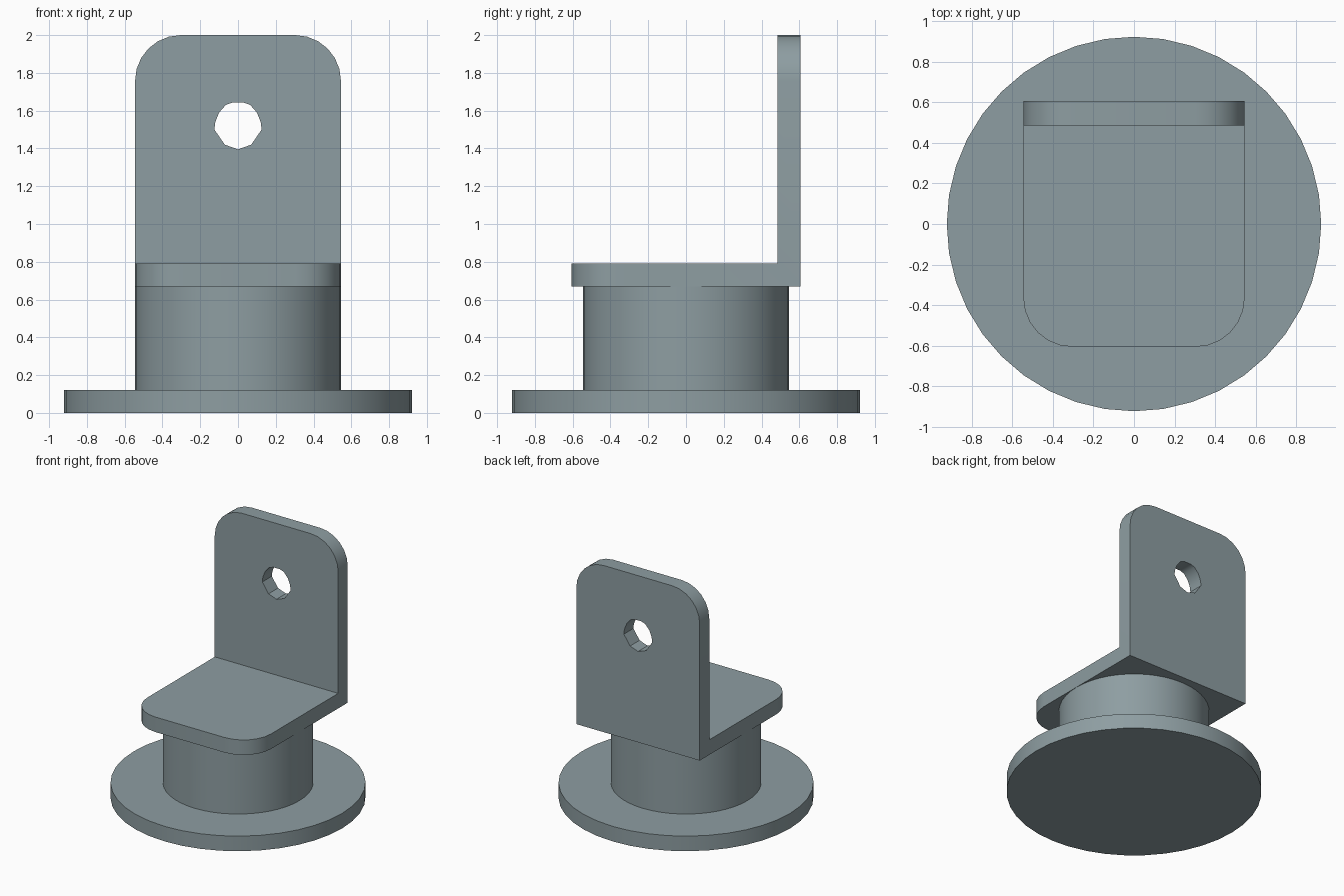
import bpy
import bmesh
import math

if "Cube" in bpy.data.objects:
    bpy.data.objects.remove(bpy.data.objects["Cube"])

# One grey-blue metal for the whole model
metal = bpy.data.materials.new("grey_blue_metal")
metal.use_nodes = True
COLOUR = (0.27, 0.34, 0.36, 1.0)
metal.diffuse_color = COLOUR
metal.node_tree.nodes["Principled BSDF"].inputs["Base Color"].default_value = COLOUR


def finish(obj):
    """Assign the material and smooth the curved sides."""
    obj.data.materials.clear()
    obj.data.materials.append(metal)
    bpy.ops.object.select_all(action='DESELECT')
    obj.select_set(True)
    bpy.context.view_layer.objects.active = obj
    bpy.ops.object.shade_smooth_by_angle(angle=math.radians(30))


def disc(name, radius, z0, z1, sides):
    bpy.ops.mesh.primitive_cylinder_add(vertices=sides, radius=radius, depth=z1 - z0,
                                        location=(0, 0, (z0 + z1) / 2))
    obj = bpy.context.object
    obj.name = name
    finish(obj)


def prism(name, points, offset, round_corners=None):
    """Extrude a closed outline by an offset, optionally rounding chosen edges."""
    bm = bmesh.new()
    face = bm.faces.new([bm.verts.new(p) for p in points])
    ext = bmesh.ops.extrude_face_region(bm, geom=[face])
    bmesh.ops.translate(bm, vec=offset,
                        verts=[v for v in ext["geom"] if isinstance(v, bmesh.types.BMVert)])
    if round_corners:
        radius, rule = round_corners
        bmesh.ops.bevel(bm, geom=[e for e in bm.edges if rule(e)], offset=radius,
                        offset_type='OFFSET', segments=6, profile=0.5, affect='EDGES')
    bmesh.ops.recalc_face_normals(bm, faces=bm.faces[:])
    mesh = bpy.data.meshes.new(name)
    bm.to_mesh(mesh)
    bm.free()
    obj = bpy.data.objects.new(name, mesh)
    bpy.context.collection.objects.link(obj)
    return obj


# Round foot and the hub standing on it
disc("base_flange", 0.922, 0.0, 0.12, 40)
disc("hub", 0.544, 0.11, 0.68, 48)

# L-shaped bracket: side profile extruded across, free corners rounded
W, D, T, Z0, TOP = 0.545, 0.605, 0.12, 0.67, 2.0
profile = [(-D, Z0), (D, Z0), (D, TOP), (D - T, TOP), (D - T, Z0 + T), (-D, Z0 + T)]


def free_corner(edge):
    a, b = (v.co for v in edge.verts)
    if abs(a.x - b.x) > 0.01:
        return False
    at_front = max(a.y, b.y) < -D + 0.01
    at_top = min(a.z, b.z) > TOP - 0.01
    return at_front or at_top


bracket = prism("angle_bracket", [(-W, y, z) for y, z in profile], (2 * W, 0, 0),
                (0.242, free_corner))

# Bolt hole through the upright, coarse at the bottom
half = [(0.07, 1.42), (0.125, 1.5), (0.12, 1.54), (0.1, 1.59), (0.065, 1.63), (0.03, 1.643)]
outline = [(0, 1.395)] + half + [(-x, z) for x, z in reversed(half)]
cutter = prism("hole_cutter", [(x, 0.3, z) for x, z in outline], (0, 0.5, 0))
cutter.hide_render = True

cut = bracket.modifiers.new("bolt_hole", 'BOOLEAN')
cut.operation = 'DIFFERENCE'
cut.solver = 'EXACT'
cut.object = cutter
bpy.ops.object.select_all(action='DESELECT')
bracket.select_set(True)
bpy.context.view_layer.objects.active = bracket
bpy.ops.object.modifier_apply(modifier=cut.name)
bpy.data.objects.remove(cutter)
finish(bracket)
